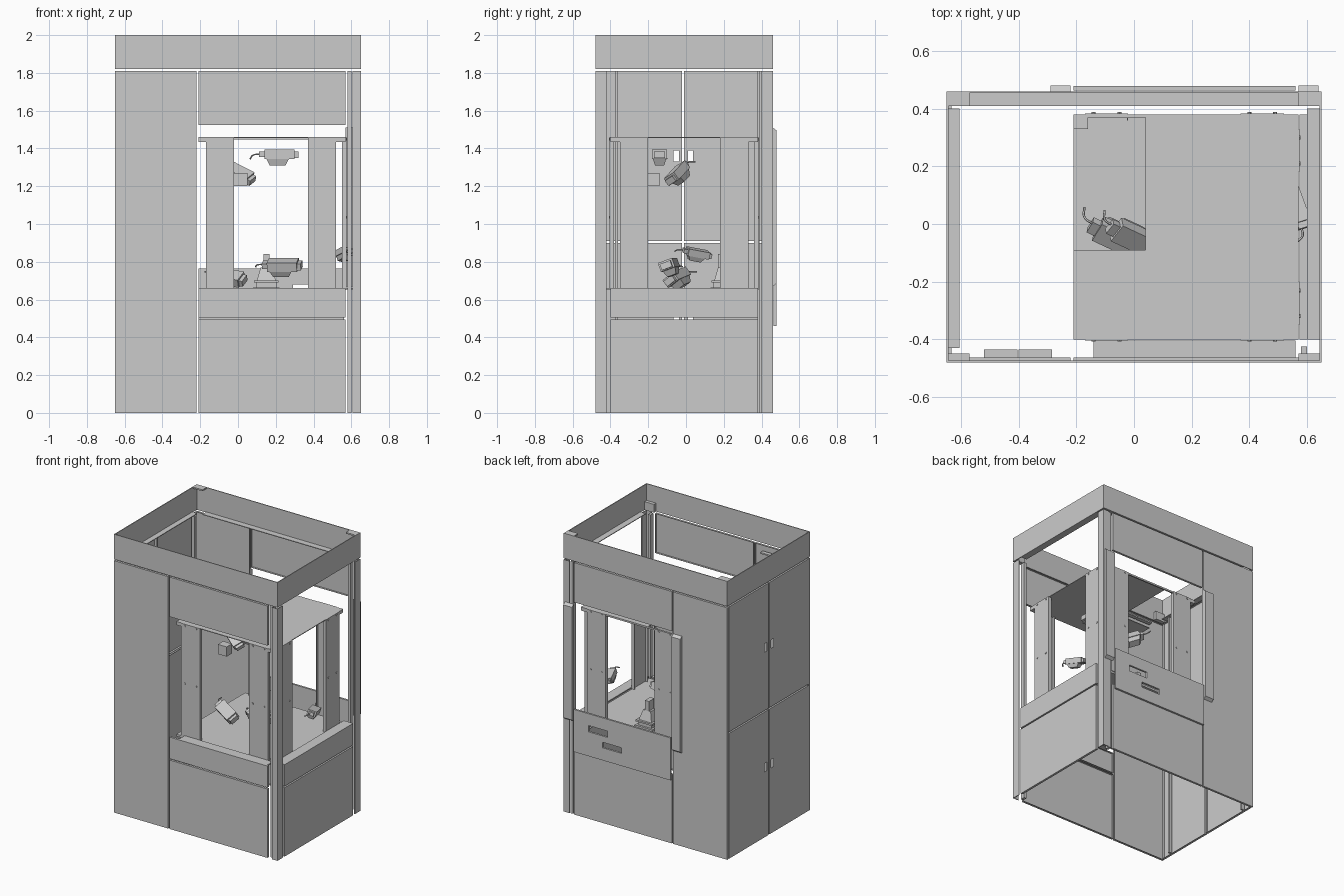
import bpy, bmesh
from math import radians, pi
from mathutils import Matrix, Vector, Euler

if "Cube" in bpy.data.objects:
    bpy.data.objects.remove(bpy.data.objects["Cube"])


def finish(name, bm):
    me = bpy.data.meshes.new(name)
    bmesh.ops.recalc_face_normals(bm, faces=bm.faces)
    bm.to_mesh(me)
    bm.free()
    ob = bpy.data.objects.new(name, me)
    bpy.context.collection.objects.link(ob)
    return ob


def add_box(bm, lo, hi, mat=Matrix()):
    lo, hi = Vector(lo), Vector(hi)
    m = mat @ Matrix.Translation((lo + hi) / 2) @ Matrix.Diagonal((*(hi - lo), 1))
    return bmesh.ops.create_cube(bm, size=1, matrix=m)['verts']


def box(name, lo, hi):
    bm = bmesh.new()
    add_box(bm, lo, hi)
    return finish(name, bm)


def tray(name, lo, hi, inward):
    """Sheet-metal panel: folded edges all round, open on the inward side."""
    bm = bmesh.new()
    add_box(bm, lo, hi)
    bm.normal_update()
    bmesh.ops.delete(bm, geom=[f for f in bm.faces if f.normal.dot(Vector(inward)) > 0.9],
                     context='FACES_ONLY')
    me = bpy.data.meshes.new(name)
    bm.to_mesh(me)
    bm.free()
    ob = bpy.data.objects.new(name, me)
    bpy.context.collection.objects.link(ob)
    s = ob.modifiers.new('sheet', 'SOLIDIFY')
    s.thickness, s.offset = 0.003, -1
    return ob


def cut(ob, lo, hi):
    c = box(ob.name + '_cutter', lo, hi)
    c.hide_render = True
    c.hide_viewport = False
    c.display_type = 'WIRE'
    b = ob.modifiers.new('slot', 'BOOLEAN')
    b.operation, b.object, b.solver = 'DIFFERENCE', c, 'EXACT'


def prism(name, pts, z0, z1):
    bm = bmesh.new()
    f = bm.faces.new([bm.verts.new((x, y, z0)) for x, y in pts])
    r = bmesh.ops.extrude_face_region(bm, geom=[f])
    bmesh.ops.translate(bm, vec=(0, 0, z1 - z0),
                        verts=[v for v in r['geom'] if isinstance(v, bmesh.types.BMVert)])
    return finish(name, bm)


F, B, L, R = -0.48, 0.46, -0.65, 0.65      # outer faces of the cabinet
IN_F, IN_B, IN_L, IN_R = (0, 1, 0), (0, -1, 0), (1, 0, 0), (-1, 0, 0)
T = 0.016

# Front and back skins
tray('front_tall_panel', (L, F, 0), (-0.22, F + T, 1.81), IN_F)
tray('front_lower_panel', (-0.21, F, 0), (0.57, F + T, 0.495), IN_F)
tray('front_upper_panel', (-0.21, F, 1.525), (0.57, F + T, 1.81), IN_F)
tray('back_tall_panel', (L, B - T, 0), (-0.22, B, 1.81), IN_B)
tray('back_lower_panel', (-0.21, B - T, 0), (0.57, B, 0.495), IN_B)
tray('back_upper_panel', (-0.21, B - T, 1.525), (0.57, B, 1.81), IN_B)
tray('right_lower_panel', (R - T, -0.40, 0), (R, 0.38, 0.495), IN_R)

# Waist panels with an inward ledge on top
tray('front_waist_panel', (-0.21, F, 0.505), (0.57, F + T, 0.66), IN_F)
box('front_waist_ledge', (-0.14, F + T, 0.652), (0.56, -0.405, 0.66))
tray('right_waist_panel', (R - T, -0.40, 0.505), (R, 0.38, 0.66), IN_R)
box('right_waist_ledge', (0.575, -0.40, 0.652), (R - T, 0.38, 0.66))
waist = box('back_waist_panel', (-0.21, 0.464, 0.46), (0.56, 0.478, 0.765))
cut(waist, (0.29, 0.44, 0.635), (0.44, 0.50, 0.68))
cut(waist, (0.18, 0.44, 0.55), (0.33, 0.50, 0.59))

# Four doors on the left side, each with a grip slot beside the centre seam
for lvl, z0, z1, zh in (('lower', 0, 0.90, 0.50), ('upper', 0.91, 1.81, 1.36)):
    for side, y0, y1, yh in (('front', F + 0.02, -0.02, -0.052), ('back', -0.01, B - 0.02, 0.024)):
        d = tray(f'{lvl}_{side}_door', (L, y0, z0), (L + T, y1, z1), IN_L)
        cut(d, (L - 0.05, yh - 0.014, zh - 0.03), (L + 0.05, yh + 0.014, zh + 0.03))

# Stiffeners along the inside of the left bay
for y0, y1 in ((-0.375, -0.36), (0.375, 0.39)):
    box('door_stiffener', (L + T, y0, 0.0), (-0.61, y1, 1.81))
for x0, x1 in ((-0.52, -0.40), (-0.40, -0.28)):
    box('front_stiffener', (x0, F + T, 1.76), (x1 - 0.005, -0.435, 1.77))

# Corner posts: folded L profiles and a slim inner strip
for end, ya, s in (('front', F, 1), ('back', B, -1)):
    prism(f'{end}_right_post',
          [(0.605, ya), (R, ya), (R, ya + s * 0.06), (0.644, ya + s * 0.06),
           (0.644, ya + s * 0.006), (0.605, ya + s * 0.006)], 0, 1.81)
    box(f'{end}_right_post_strip', (0.58, ya + s * 0.03 - 0.008, 0), (0.60, ya + s * 0.03 + 0.025, 1.81))

# Top frame with lower flanges
H0, H1, W = 1.82, 2.0, 0.006
box('top_frame_front', (L, F, H0), (R, F + W, H1))
box('top_frame_back', (L, B - W, H0), (R, B, H1))
box('top_frame_left', (L, F + W, H0), (L + W, B - W, H1))
box('top_frame_right', (R - W, F + W, H0), (R, B - W, H1))
box('top_flange_back', (-0.57, 0.41, H0), (R - W, B - W, H0 + 0.005))
box('top_flange_left', (L + W, -0.43, H0), (-0.605, 0.40, H0 + 0.005))
box('top_flange_right', (0.60, -0.40, H0), (R - W, 0.40, H0 + 0.005))
for x0, x1 in ((L + W, -0.57), (0.57, R - W)):
    box('top_corner_bracket', (x0, F + W, H0), (x1, -0.45, H0 + 0.06))
    box('top_corner_bracket', (x0, B - 0.05, H1 - 0.01), (x1, B - W, H1))

# Work table and L-shaped ceiling of the work cell
box('table_top', (-0.21, -0.40, 0.635), (0.57, 0.38, 0.65))
prism('cell_ceiling', [(-0.21, -0.40), (0.57, -0.40), (0.57, 0.38), (0.04, 0.38),
                       (0.04, -0.09), (-0.21, -0.09)], 1.455, 1.46)
for x in (-0.185, 0.545):
    for y in (-0.375, 0.355):
        box('ceiling_corner_block', (x - 0.025, y - 0.025, 1.435), (x + 0.025, y + 0.025, 1.455))
box('ceiling_back_rail', (-0.21, 0.37, 1.448), (0.57, 0.38, 1.46))


# Window pillars with bolts, on the front, back and right of the cell
def pillar(name, mat):
    bm = bmesh.new()
    add_box(bm, (-0.075, -0.004, 0.65), (0.075, 0.004, 1.46), mat)
    for s in (-1, 1):
        add_box(bm, (s * 0.073 - 0.002, 0, 0.65), (s * 0.073 + 0.002, 0.02, 1.46), mat)
        for z in (1.035, 1.448):
            m = mat @ Matrix.Translation((s * 0.045, -0.005, z)) @ Matrix.Rotation(pi / 2, 4, 'X')
            bmesh.ops.create_cone(bm, cap_ends=True, segments=8, radius1=0.007, radius2=0.007,
                                  depth=0.006, matrix=m)
    finish(name, bm)


for x in (-0.095, 0.445):
    pillar('front_pillar', Matrix.Translation((x, -0.40, 0)))
    pillar('back_pillar', Matrix.Translation((x, 0.38, 0)) @ Matrix.Rotation(pi, 4, 'Z'))
for y in (-0.275, 0.255):
    pillar('right_pillar', Matrix.Translation((0.57, y, 0)) @ Matrix.Rotation(pi / 2, 4, 'Z'))

# Guard rails on both sides of the back window
for x in (-0.255, 0.605):
    bm = bmesh.new()
    vs = add_box(bm, (x - 0.035, B, 0.67), (x + 0.035, 0.48, 1.51))
    for v in vs:                              # bevelled ends
        if v.co.y > 0.47:
            v.co.z += 0.015 if v.co.z < 1 else -0.015
    finish('back_guard_rail', bm)

# Pedestal on the table: stacked plates and a tapered column
bm = bmesh.new()
cx, cy = 0.15, 0.20
for w, z0, z1 in ((0.07, 0.65, 0.665), (0.055, 0.665, 0.69), (0.065, 0.69, 0.702)):
    add_box(bm, (cx - w, cy - w, z0), (cx + w, cy + w, z1))
vs = add_box(bm, (cx - 0.05, cy - 0.05, 0.702), (cx + 0.05, cy + 0.05, 0.77))
for v in vs:
    if v.co.z > 0.75:
        v.co.x, v.co.y = cx + (v.co.x - cx) * 0.6, cy + (v.co.y - cy) * 0.6
add_box(bm, (cx - 0.016, cy - 0.03, 0.77), (cx + 0.016, cy + 0.03, 0.84))
finish('pedestal', bm)


# Tilted instrument heads with a bent cable
def instrument(name, loc, rot, k=1.0):
    mat = (Matrix.Translation(loc) @ Euler([radians(a) for a in rot]).to_matrix().to_4x4()
           @ Matrix.Scale(k, 4))
    bm = bmesh.new()
    add_box(bm, (-0.07, -0.04, 0), (0.09, 0.04, 0.05), mat)
    wedge = add_box(bm, (-0.06, -0.035, -0.04), (0.06, 0.035, 0), mat)
    mid = mat @ Vector((0, 0, -0.02))
    down = (mat.to_3x3() @ Vector((0, 0, -1)))
    for v in wedge:
        if (v.co - mid).dot(down) > 0:
            v.co -= (v.co - mid) * 0.3
    add_box(bm, (0.09, -0.03, 0.005), (0.11, 0.03, 0.04), mat)
    add_box(bm, (-0.10, -0.025, 0.01), (-0.07, 0.025, 0.04), mat)
    finish(name, bm)
    cu = bpy.data.curves.new(name + '_cable', 'CURVE')
    cu.dimensions, cu.bevel_depth, cu.bevel_resolution, cu.resolution_u = '3D', 0.004, 1, 4
    sp = cu.splines.new('BEZIER')
    pts = ((-0.09, 0.01, 0.025), (-0.13, 0.015, 0.02), (-0.145, 0.04, 0.0))
    sp.bezier_points.add(2)
    for p, c in zip(sp.bezier_points, pts):
        p.co = mat @ Vector(c)
        p.handle_left_type = p.handle_right_type = 'AUTO'
    bpy.context.collection.objects.link(bpy.data.objects.new(name + '_cable', cu))


instrument('lower_centre_head', (0.23, -0.08, 0.76), (20, 0, -10))
instrument('lower_left_head', (-0.06, -0.03, 0.70), (35, 10, -25))
instrument('lower_right_head', (0.56, 0.05, 0.83), (15, 10, 110), 0.75)
instrument('upper_centre_head', (0.21, -0.14, 1.345), (0, 0, 0))
instrument('upper_left_head', (-0.01, -0.03, 1.255), (30, 25, -25), 0.95)
box('upper_left_head_block', (-0.02, -0.20, 1.20), (0.05, -0.14, 1.27))
